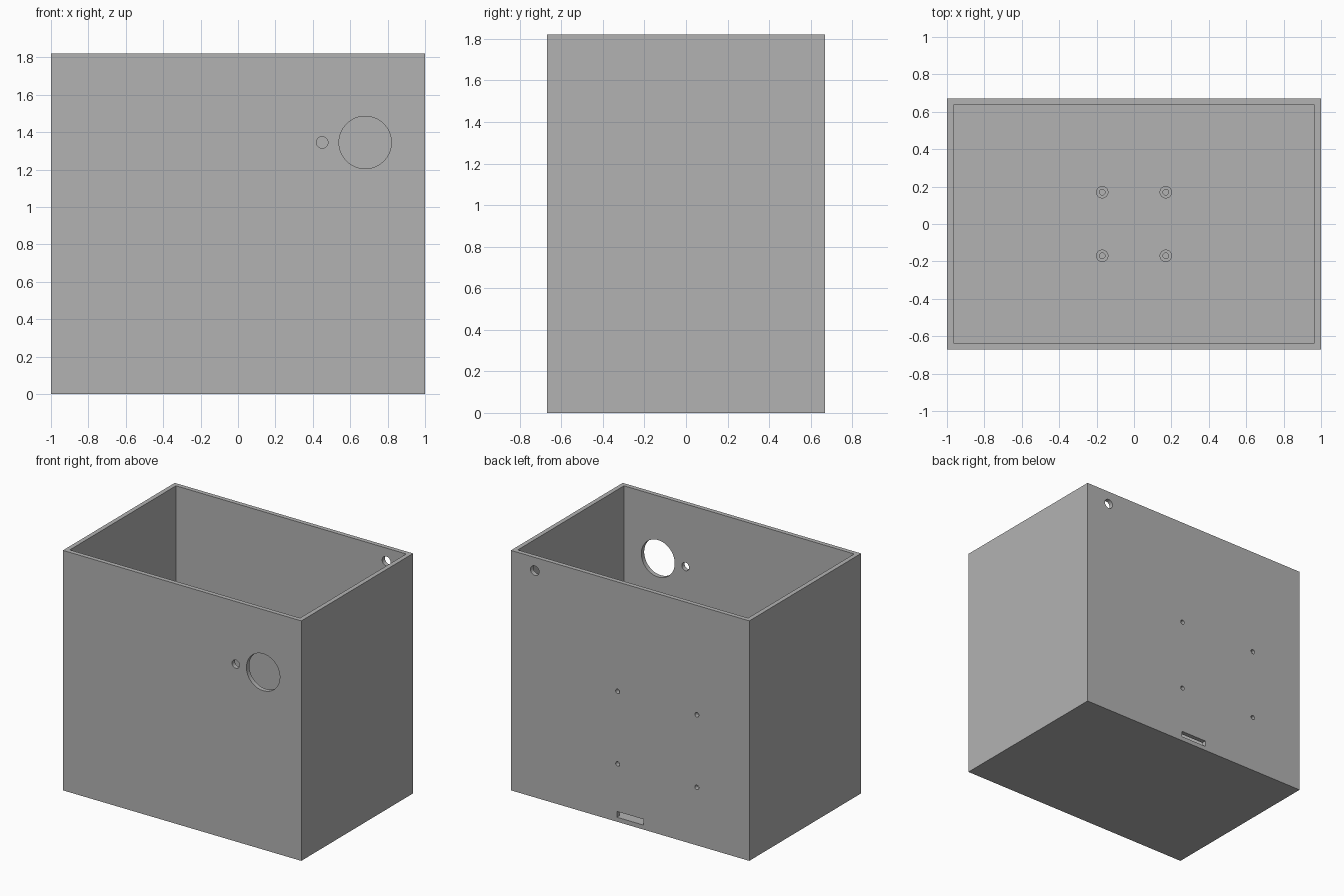
import bpy
import math

W, D, H = 2.0, 1.34, 1.82      # outer size
T = 0.034                      # wall and floor thickness

cube = bpy.data.objects.get("Cube")
if cube:
    bpy.data.objects.remove(cube, do_unlink=True)

grey = bpy.data.materials.new("plain grey")
grey.use_nodes = True
grey.diffuse_color = (0.45, 0.45, 0.45, 1)
grey.node_tree.nodes["Principled BSDF"].inputs["Base Color"].default_value = grey.diffuse_color


def box(name, size, centre):
    bpy.ops.mesh.primitive_cube_add(size=1, location=centre)
    ob = bpy.context.object
    ob.name = name
    ob.scale = size
    bpy.ops.object.transform_apply(location=True, rotation=True, scale=True)
    ob.data.materials.append(grey)
    return ob


def cylinder(name, radius, depth, centre, along_y=False, sides=48):
    bpy.ops.mesh.primitive_cylinder_add(
        vertices=sides, radius=radius, depth=depth, location=centre,
        rotation=(math.pi / 2 if along_y else 0, 0, 0))
    ob = bpy.context.object
    ob.name = name
    bpy.ops.object.transform_apply(location=True, rotation=True, scale=True)
    ob.data.materials.append(grey)
    return ob


def cut(target, cutter):
    cutter.hide_render = True
    mod = target.modifiers.new("cut", "BOOLEAN")
    mod.operation = "DIFFERENCE"
    mod.solver = "EXACT"
    mod.object = cutter
    bpy.context.view_layer.objects.active = target
    bpy.ops.object.modifier_apply(modifier=mod.name)
    bpy.data.objects.remove(cutter, do_unlink=True)


def smooth(ob):
    bpy.ops.object.select_all(action="DESELECT")
    ob.select_set(True)
    bpy.context.view_layer.objects.active = ob
    bpy.ops.object.shade_smooth_by_angle(angle=math.radians(30))


# Open-topped enclosure
case = box("enclosure", (W, D, H), (0, 0, H / 2))
cut(case, box("cavity", (W - 2 * T, D - 2 * T, H), (0, 0, H / 2 + T)))

# Front holes: large round opening and a small one beside it
front, back = -D / 2 + T / 2, D / 2 - T / 2
for x, radius in ((0.68, 0.14), (0.45, 0.031)):
    cut(case, cylinder("front_hole", radius, 4 * T, (x, front, 1.345), True, 64))

# Back holes: cable hole near the top corner and four screw holes
cut(case, cylinder("cable_hole", 0.036, 4 * T, (0.8, back, 1.72), True))
for x in (0.104, -0.56):
    for z in (0.44, 0.99):
        cut(case, cylinder("screw_hole", 0.017, 4 * T, (x, back, z), True, 32))

# Back slot just above the floor
cut(case, box("slot", (0.222, 4 * T, 0.044), (0, back, T + 0.022)))
smooth(case)

# Hollow board standoffs on the floor
RISE = 0.055
for x in (-0.17, 0.17):
    for y in (-0.17, 0.17):
        post = cylinder("standoff", 0.033, RISE, (x, y, T + RISE / 2))
        cut(post, cylinder("bore", 0.015, 2 * RISE, (x, y, T + RISE / 2)))
        smooth(post)
